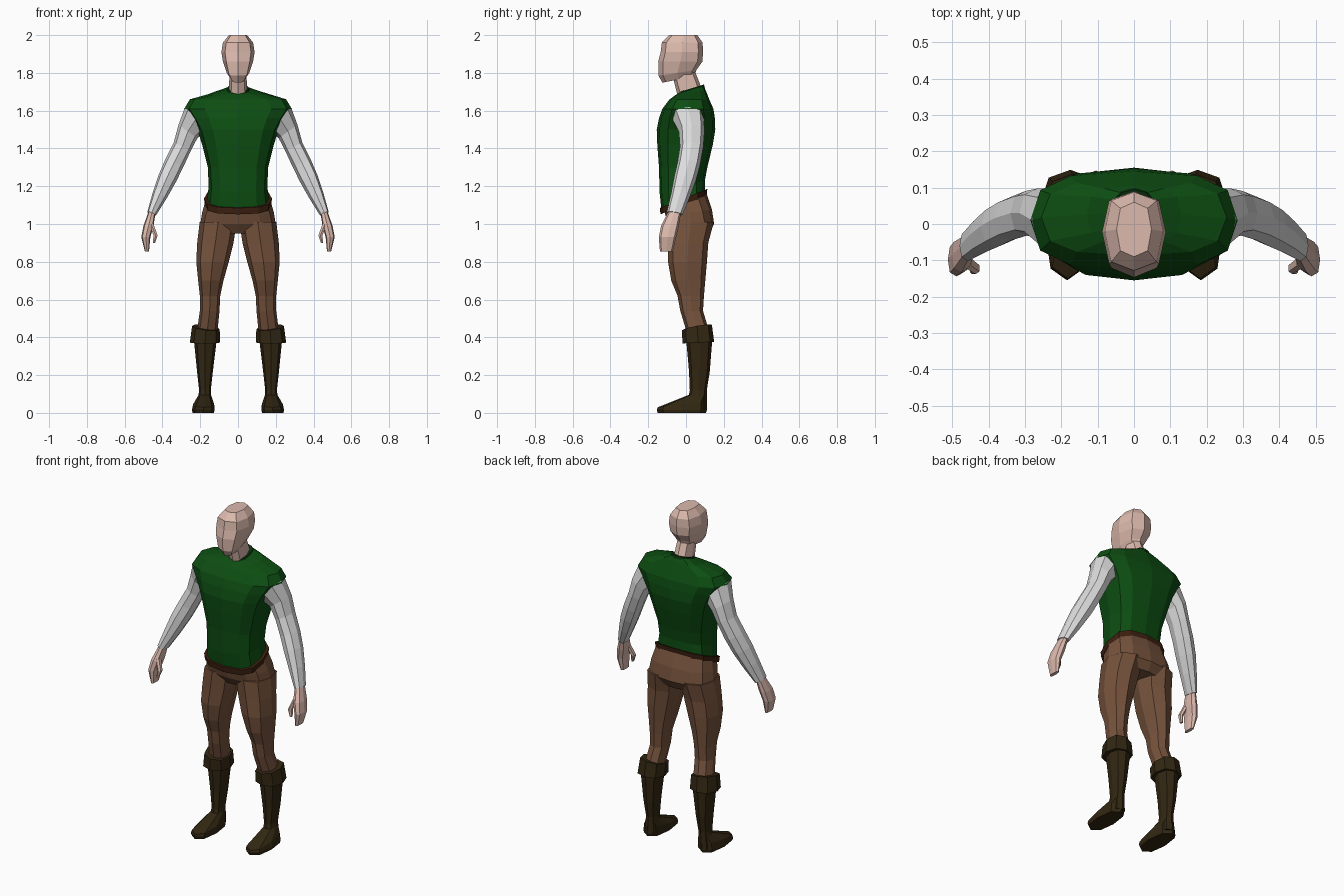
import bpy, bmesh, math


def material(name, rgb):
    m = bpy.data.materials.new(name)
    m.diffuse_color = (*rgb, 1)
    return m


SKIN = material("skin", (0.72, 0.49, 0.42))
GREEN = material("green cloth", (0.004, 0.075, 0.006))
TRIM = material("dark green trim", (0.003, 0.035, 0.004))
WHITE = material("white cloth", (0.72, 0.72, 0.72))
BROWN = material("brown cloth", (0.18, 0.085, 0.045))
BELT = material("belt leather", (0.045, 0.014, 0.005))
BOOT = material("boot leather", (0.032, 0.02, 0.006))


def power(v, p):
    return math.copysign(abs(v) ** p, v) if abs(v) > 1e-6 else 0.0


def loft(name, mat, rings, n=8, p=0.85, mirror=False):
    """Skin rings of (x, y, z, rx, ry, slope along y, slope along x)."""
    bm = bmesh.new()
    loops = []
    for ring in rings:
        x, y, z, rx, ry, sy, sx = (tuple(ring) + (0, 0))[:7]
        loop = []
        for i in range(n):
            a = 2 * math.pi * i / n
            dx, dy = rx * power(math.sin(a), p), -ry * power(math.cos(a), p)
            loop.append(bm.verts.new((x + dx, y + dy, z + sy * dy + sx * dx)))
        loops.append(loop)
    for a, b in zip(loops, loops[1:]):
        for i in range(n):
            j = (i + 1) % n
            bm.faces.new((a[i], a[j], b[j], b[i]))
    bm.faces.new(loops[0])
    bm.faces.new(loops[-1])
    bmesh.ops.recalc_face_normals(bm, faces=bm.faces)
    mesh = bpy.data.meshes.new(name)
    bm.to_mesh(mesh)
    bm.free()
    mesh.materials.append(mat)
    ob = bpy.data.objects.new(name, mesh)
    bpy.context.collection.objects.link(ob)
    if mirror:
        mod = ob.modifiers.new("mirror", 'MIRROR')
        mod.use_mirror_merge = False
    return ob


# Head and neck
loft("head", SKIN, [
    (0, -.04, 1.765, .035, .085, .2), (0, -.045, 1.80, .060, .10, .15),
    (0, -.03, 1.86, .080, .117), (0, -.022, 1.91, .088, .112),
    (0, -.02, 1.96, .080, .108), (0, -.015, 2.0, .048, .075)], p=.72)
loft("neck", SKIN, [
    (0, .025, 1.68, .05, .065, .3), (0, -.01, 1.79, .045, .058, .3)])

# Tunic with collar and belt
loft("tunic", GREEN, [
    (0, -.015, 1.12, .165, .115, .4), (0, -.02, 1.20, .155, .12, .25),
    (0, -.015, 1.30, .16, .128), (0, -.005, 1.42, .19, .147),
    (0, 0, 1.50, .215, .155), (0, .005, 1.56, .25, .148),
    (0, .01, 1.61, .285, .135), (0, .018, 1.66, .255, .105),
    (0, .025, 1.695, .13, .08, .15), (0, .027, 1.712, .06, .066, .3)],
    n=12, p=.7)
loft("collar", TRIM, [
    (0, .027, 1.70, .066, .073, .3), (0, .027, 1.718, .058, .068, .3)], n=12)
loft("belt", BELT, [
    (0, -.013, 1.10, .176, .122, .4), (0, -.013, 1.135, .18, .126, .4)],
    n=12, p=.7)

# Trousers
loft("hips", BROWN, [
    (0, -.008, 1.13, .17, .112, .4), (0, .015, 1.06, .19, .122, .15),
    (0, .027, 1.0, .20, .122), (0, .03, .95, .11, .09)], n=12, p=.75)
loft("trouser_legs", BROWN, [
    (.105, .025, 1.01, .098, .122), (.12, .012, .90, .096, .106),
    (.135, .008, .80, .086, .103), (.144, .012, .70, .067, .09),
    (.148, .025, .62, .054, .07), (.15, .03, .54, .052, .06),
    (.162, .06, .44, .054, .06)], mirror=True)

# Boots
loft("boot_cuffs", BOOT, [
    (.17, .058, .452, .073, .079, .18, .12),
    (.175, .065, .372, .08, .084, .05)], mirror=True)
loft("boot_shafts", BOOT, [
    (.173, .07, .40, .062, .07), (.175, .071, .22, .042, .055),
    (.175, .065, .12, .031, .045), (.176, .062, .09, .034, .048),
    (.178, .062, .02, .04, .05)], mirror=True)
loft("feet", BOOT, [
    (.176, .06, .095, .033, .046), (.182, -.02, .045, .056, .13, .12),
    (.184, -.022, .015, .06, .133), (.184, -.022, 0, .056, .128)],
    p=.8, mirror=True)

# Sleeves
loft("sleeves", WHITE, [
    (.22, .01, 1.56, .06, .085, 0, 1.0), (.265, .03, 1.49, .05, .068, 0, .7),
    (.295, .03, 1.41, .045, .062, 0, .5), (.338, .015, 1.32, .048, .06, -.1, .4),
    (.375, -.005, 1.24, .046, .058, -.15, .4),
    (.415, -.03, 1.15, .037, .05, -.15, .4),
    (.457, -.06, 1.055, .023, .042, -.15, .4)], mirror=True)

# Hands
loft("hands", SKIN, [
    (.455, -.06, 1.065, .019, .034), (.474, -.085, .99, .027, .047),
    (.488, -.098, .93, .024, .046), (.482, -.104, .855, .011, .034)],
    p=.75, mirror=True)
loft("thumbs", SKIN, [
    (.460, -.105, 1.0, .014, .018), (.436, -.122, .94, .012, .016),
    (.445, -.128, .90, .007, .010)], n=6, mirror=True)
